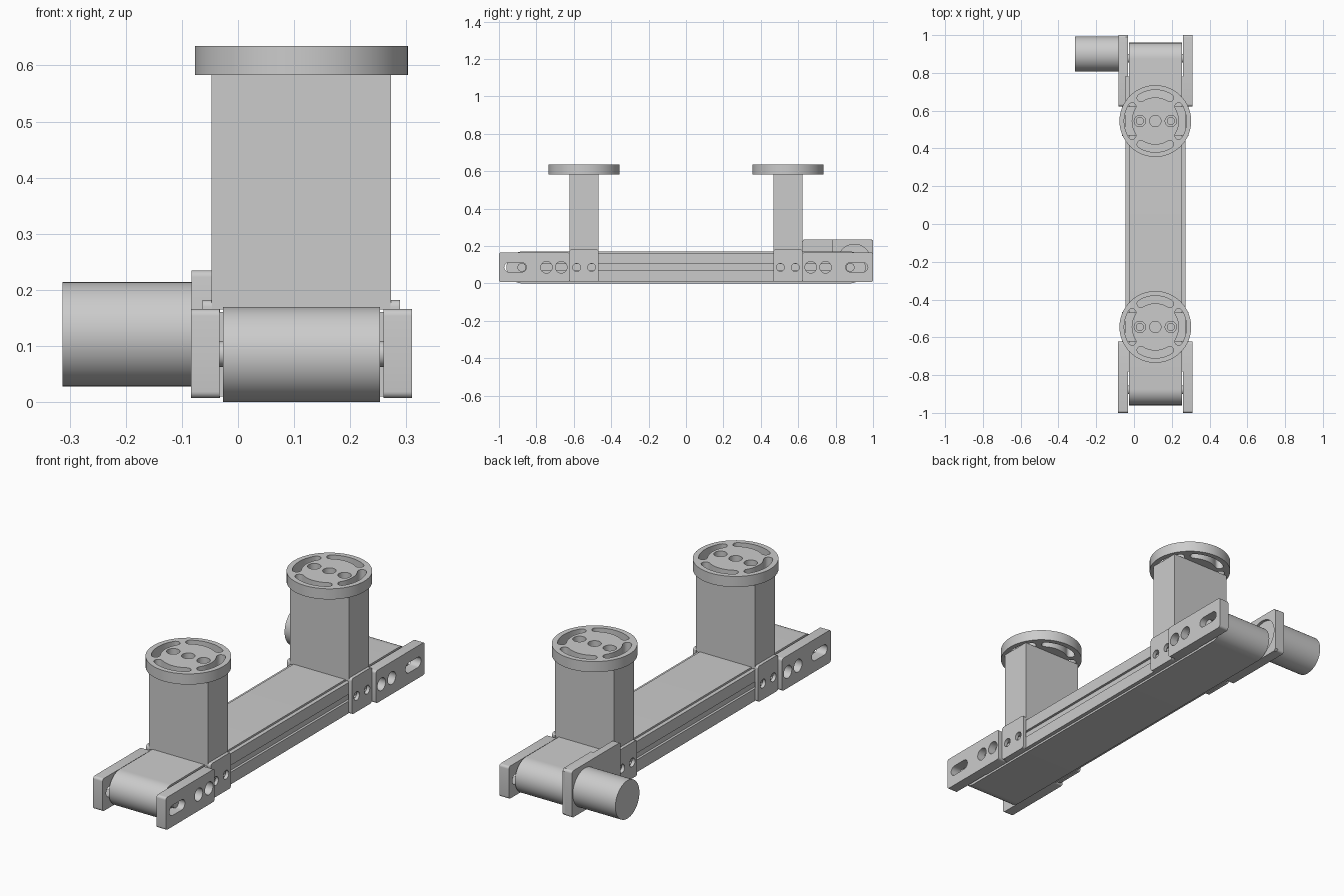
import bpy, math
from math import pi, sin, cos

if "Cube" in bpy.data.objects:
    bpy.data.objects.remove(bpy.data.objects["Cube"])

CX = 0.113                      # centre line of the belt
YZ = (pi / 2, 0, pi / 2)        # profile x,y -> world y,z
XZ = (pi / 2, 0, 0)             # profile x,y -> world x,z
XY = (0, 0, 0)


def smooth(ob):
    bpy.ops.object.select_all(action='DESELECT')
    ob.select_set(True)
    bpy.context.view_layer.objects.active = ob
    if ob.type == 'CURVE':
        bpy.ops.object.convert(target='MESH')
        ob = bpy.context.view_layer.objects.active
    bpy.ops.object.shade_smooth_by_angle(angle=math.radians(30))
    return ob


def arc(cx, cy, r, a0, a1, n):
    return [(cx + r * cos(a0 + (a1 - a0) * i / n), cy + r * sin(a0 + (a1 - a0) * i / n))
            for i in range(n + 1)]


def circle(cx, cy, r, n=32):
    return arc(cx, cy, r, 0, 2 * pi, n)[:-1]


def rrect(x0, x1, y0, y1, r):
    return (arc(x1 - r, y1 - r, r, 0, pi / 2, 5) + arc(x0 + r, y1 - r, r, pi / 2, pi, 5)
            + arc(x0 + r, y0 + r, r, pi, 1.5 * pi, 5) + arc(x1 - r, y0 + r, r, 1.5 * pi, 2 * pi, 5))


def slot(x0, x1, y, r, n=12):
    return arc(x1 - r, y, r, -pi / 2, pi / 2, n) + arc(x0 + r, y, r, pi / 2, 1.5 * pi, n)


def arc_slot(mid, r, w, half):
    a0, a1 = mid - half, mid + half
    return (arc(0, 0, r + w, a0, a1, 14)
            + arc(r * cos(a1), r * sin(a1), w, a1, a1 + pi, 8)[1:-1]
            + arc(0, 0, r - w, a1, a0, 14)
            + arc(r * cos(a0), r * sin(a0), w, a0 + pi, a0 + 2 * pi, 8)[1:-1])


def sheet(name, loops, thick, loc, rot):
    """Extrude an outline (first loop) with holes (other loops)."""
    cu = bpy.data.curves.new(name, 'CURVE')
    cu.dimensions, cu.fill_mode, cu.extrude = '2D', 'BOTH', thick / 2
    for pts in loops:
        s = cu.splines.new('POLY')
        s.points.add(len(pts) - 1)
        for p, (x, y) in zip(s.points, pts):
            p.co = (x, y, 0, 1)
        s.use_cyclic_u = True
    ob = bpy.data.objects.new(name, cu)
    bpy.context.collection.objects.link(ob)
    ob.location, ob.rotation_euler = loc, rot
    return smooth(ob)


def x_cylinder(name, x0, x1, y, z, r):
    bpy.ops.mesh.primitive_cylinder_add(vertices=48, radius=r, depth=x1 - x0,
                                        location=((x0 + x1) / 2, y, z), rotation=(0, pi / 2, 0))
    bpy.context.object.name = name
    return smooth(bpy.context.object)


def box(name, x0, x1, y0, y1, z0, z1):
    bpy.ops.mesh.primitive_cube_add(size=1, location=((x0 + x1) / 2, (y0 + y1) / 2, (z0 + z1) / 2))
    ob = bpy.context.object
    ob.name, ob.scale = name, (x1 - x0, y1 - y0, z1 - z0)


# belt loop with rounded ends
sheet('belt', [slot(-0.96, 0.96, 0.085, 0.085, 24)], 0.28, (CX, 0, 0), YZ)

# grooved side rails, reaching inside the end plates
for s, side in ((-1, 'left'), (1, 'right')):
    prof = [(0.130, 0.01), (0.159, 0.01), (0.159, 0.07), (0.147, 0.07),
            (0.147, 0.103), (0.159, 0.103), (0.159, 0.161), (0.130, 0.161)]
    sheet('rail_' + side, [[(s * x, z) for x, z in prof]], 1.56, (CX, 0, 0), XZ)

    # end plates with holes and tensioning slot
    for e, end in ((-1, 'front'), (1, 'back')):
        if (s, e) == (-1, 1):
            continue
        y = sorted((e * 0.623, e * 1.0))
        ys = sorted((e * 0.853, e * 0.972))
        sheet(f'end_plate_{end}_{side}',
              [rrect(y[0], y[1], 0.007, 0.166, 0.012),
               circle(e * 0.667, 0.086, 0.031), circle(e * 0.746, 0.086, 0.031),
               slot(ys[0], ys[1], 0.086, 0.025)],
              0.051, (CX + s * 0.1715, 0, 0), YZ)

    # clamp cheeks with bolt holes
    for e, end in ((-1, 'front'), (1, 'back')):
        c = e * 0.545
        sheet(f'clamp_{end}_{side}',
              [rrect(c - 0.078, c + 0.078, 0.007, 0.182, 0.012),
               circle(c - 0.04, 0.085, 0.021), circle(c + 0.04, 0.085, 0.021)],
              0.017, (CX + s * 0.1675, 0, 0), YZ)

# motor plate: outer sheet plus stepped inner layer with a round recess
sheet('motor_plate', [rrect(0.623, 1.0, 0.007, 0.235, 0.012)], 0.037, (-0.0645, 0, 0), YZ)
step = [(0.623, 0.007), (0.99, 0.007), (1.0, 0.017), (1.0, 0.225), (0.99, 0.235),
        (0.78, 0.235), (0.78, 0.166), (0.623, 0.166)]
sheet('motor_plate_inner', [step, circle(0.9, 0.121, 0.088, 48)], 0.014, (-0.039, 0, 0), YZ)
x_cylinder('motor', -0.313, -0.083, 0.9, 0.121, 0.093)

# roller shafts
x_cylinder('shaft_front', CX - 0.165, CX + 0.165, -0.878, 0.086, 0.023)
x_cylinder('shaft_back', -0.05, CX + 0.165, 0.878, 0.086, 0.023)

# posts with slotted round caps
for e, end in ((-1, 'front'), (1, 'back')):
    c = e * 0.545
    box('post_' + end, CX - 0.16, CX + 0.16, c - 0.077, c + 0.077, 0.165, 0.583)
    holes = [circle(x, 0, 0.03) for x in (-0.082, 0, 0.082)]
    holes += [arc_slot(k * pi / 2, 0.145, 0.02, math.radians(32)) for k in range(4)]
    sheet('cap_' + end, [circle(0, 0, 0.19, 64)] + holes, 0.052, (CX, c, 0.609), XY)
    for x, side in ((-0.082, 'left'), (0.082, 'right')):
        sheet(f'cap_bush_{end}_{side}', [circle(x, 0, 0.03), circle(x, 0, 0.019)],
              0.022, (CX, c, 0.594), XY)
